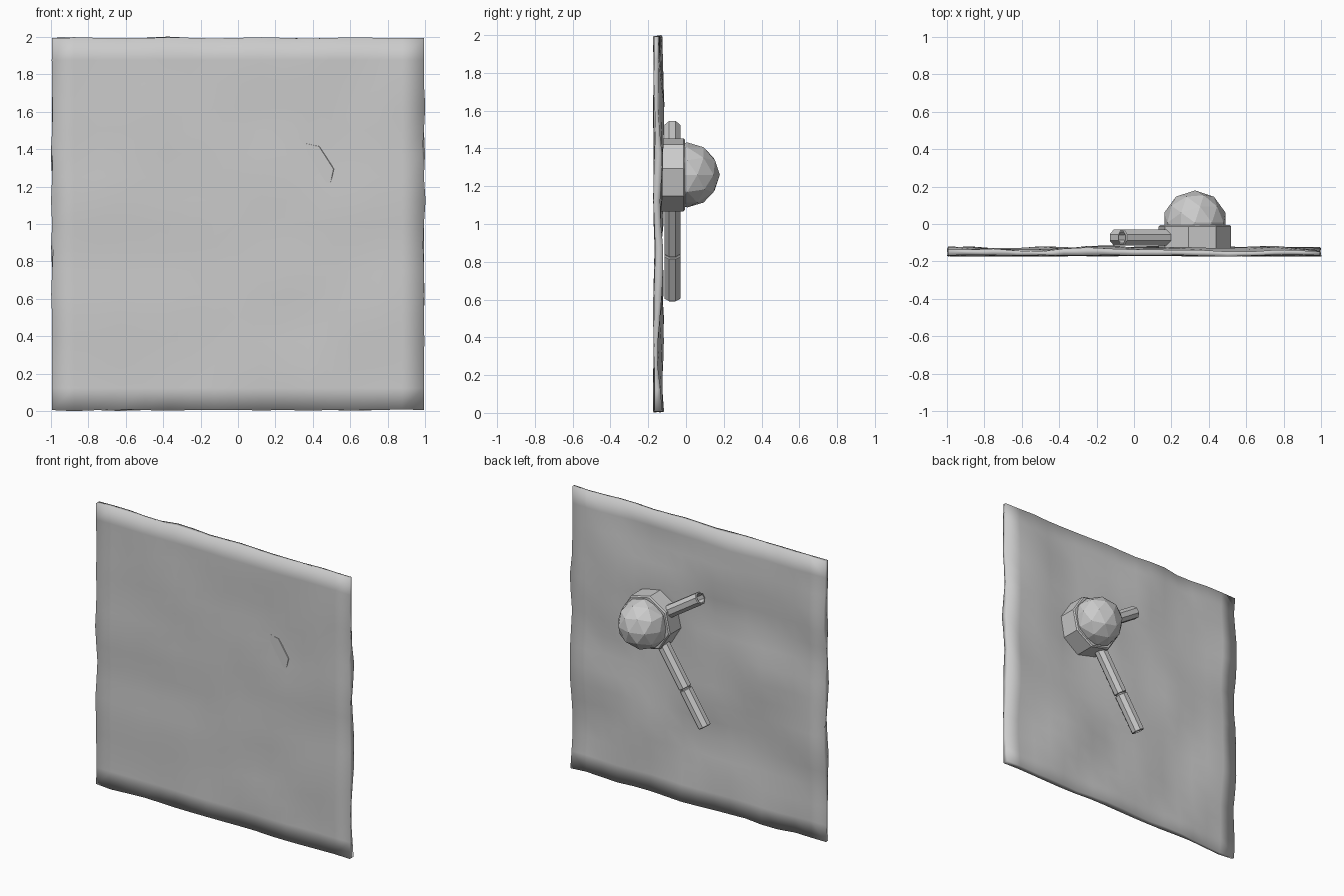
import bpy, bmesh, math
from mathutils import Vector, Matrix, noise

cube = bpy.data.objects.get("Cube")
if cube:
    bpy.data.objects.remove(cube)

grey = bpy.data.materials.new("light grey")
grey.use_nodes = True
grey.diffuse_color = (0.6, 0.6, 0.6, 1)
grey.node_tree.nodes["Principled BSDF"].inputs["Base Color"].default_value = (0.6, 0.6, 0.6, 1)

HUB = Vector((0.325, 0, 1.26))
TILT = math.radians(33)


def finish(bm, name, smooth=False):
    bmesh.ops.recalc_face_normals(bm, faces=bm.faces)
    mesh = bpy.data.meshes.new(name)
    bm.to_mesh(mesh)
    bm.free()
    for p in mesh.polygons:
        p.use_smooth = smooth
    mesh.materials.append(grey)
    ob = bpy.data.objects.new(name, mesh)
    bpy.context.collection.objects.link(ob)
    return ob


# Thin uneven slab: two wavy sheets joined round the rim
N = 16
bm = bmesh.new()
bmesh.ops.create_grid(bm, x_segments=N, y_segments=N, size=1,
                      matrix=Matrix.Translation((0, 0, 1)) @ Matrix.Rotation(math.pi / 2, 4, 'X'))
ring = bmesh.ops.extrude_face_region(bm, geom=bm.faces[:], use_keep_orig=True)["geom"]
back = {v for v in ring if isinstance(v, bmesh.types.BMVert)}
for v in bm.verts:
    x, y, z = v.co
    side = 1 if v in back else 0
    wave = noise.noise(Vector((x * 3, side * 5.3, z * 3)))
    v.co.y = -0.135 + 0.032 * wave if side else -0.168 + 0.012 * wave
    rim = noise.noise(Vector((x * 4 + 7, side * 3, z * 4)))
    if abs(x) > 0.99:
        v.co.x = math.copysign(0.992 + 0.012 * rim, x)
    if abs(z - 1) > 0.99:
        v.co.z = 1 + math.copysign(0.993 + 0.012 * rim, z - 1)
finish(bm, "wall_panel", True)


def prism(name, centre, axis, radius, length, sides, spin=0, bevel=0.0, bore=0.0):
    """Flat-sided bar along an axis, with bevelled rims and an optional bore."""
    bm = bmesh.new()
    bmesh.ops.create_cone(bm, cap_ends=True, segments=sides, radius1=radius, radius2=radius,
                          depth=length, matrix=Matrix.Rotation(spin, 4, 'Z'))
    caps = [f for f in bm.faces if abs(f.normal.z) > 0.9]
    if bevel:
        edges = list({e for f in caps for e in f.edges})
        bmesh.ops.bevel(bm, geom=edges, offset=bevel, segments=1, affect='EDGES')
    if bore:
        bm.normal_update()
        tip = max(bm.faces, key=lambda f: f.calc_center_median().z)
        bmesh.ops.inset_individual(bm, faces=[tip], thickness=bore)
        moved = bmesh.ops.extrude_discrete_faces(bm, faces=[tip])["faces"]
        bmesh.ops.translate(bm, verts=moved[0].verts[:], vec=(0, 0, -length * 0.5))
    ob = finish(bm, name)
    ob.matrix_world = Matrix.Translation(centre) @ Vector(axis).to_track_quat('Z', 'Y').to_matrix().to_4x4()
    return ob


# Faceted hub and dome
prism("hub_base", (HUB.x, -0.085, HUB.z), (0, 1, 0), 0.196, 0.16, 8,
      spin=math.radians(35), bevel=0.008)
bm = bmesh.new()
bmesh.ops.create_icosphere(bm, subdivisions=2, radius=0.172,
                           matrix=Matrix.Translation((HUB.x, 0.007, HUB.z)))
finish(bm, "hub_dome")

# Two arms at right angles
long_dir = Vector((-math.sin(TILT), 0, -math.cos(TILT)))
short_dir = Vector((-math.cos(TILT), 0, math.sin(TILT)))
root = Vector((HUB.x, -0.072, HUB.z))
for name, way, start, end in (("long_arm_inner", long_dir, 0.1, 0.495),
                              ("long_arm_outer", long_dir, 0.5, 0.775),
                              ("short_arm", short_dir, 0.1, 0.465)):
    prism(name, root + way * (start + end) / 2, way, 0.045, end - start, 8,
          spin=math.pi / 8, bevel=0.005, bore=0.007)
